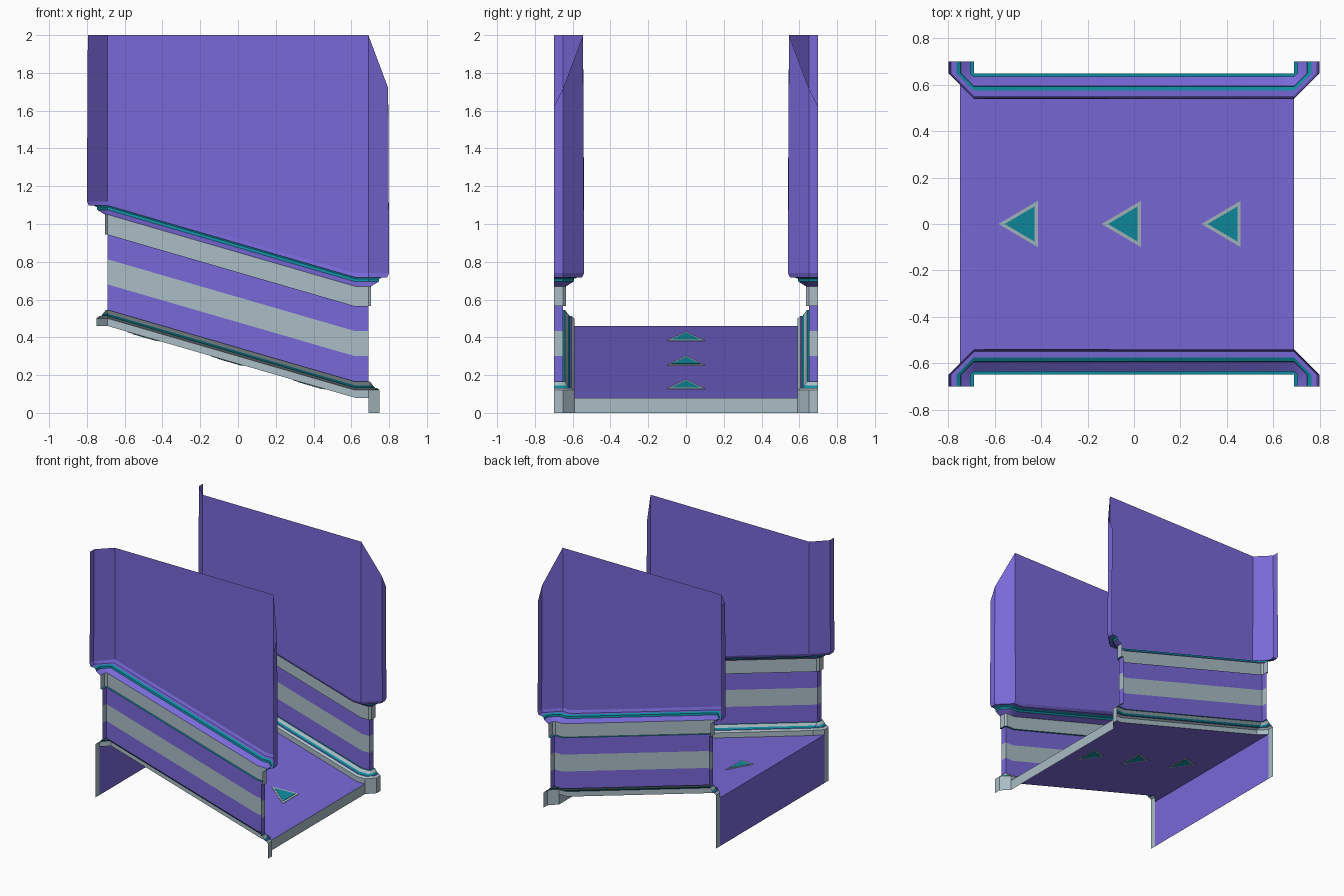
import bpy, math

if "Cube" in bpy.data.objects:
    bpy.data.objects.remove(bpy.data.objects["Cube"])

def mat(name, rgb):
    m = bpy.data.materials.new(name)
    m.diffuse_color = (*rgb, 1)
    m.use_nodes = True
    m.node_tree.nodes["Principled BSDF"].inputs["Base Color"].default_value = m.diffuse_color
    return m

PURPLE = mat("purple", (0.19, 0.14, 0.69))
GREY = mat("grey", (0.40, 0.51, 0.56))
TEAL = mat("teal", (0.005, 0.27, 0.36))

RISE = 0.38            # height gained along the ramp
XB, XA = -0.69, 0.62   # ramp starts at XA, ends at XB


def lift(x):
    return RISE * min(1, max(0, (XA - x) / (XA - XB)))


def make(name, verts, faces, material, mirror=False, angle=40):
    me = bpy.data.meshes.new(name)
    me.from_pydata(verts, [], faces)
    me.materials.append(material)
    ob = bpy.data.objects.new(name, me)
    bpy.context.collection.objects.link(ob)
    if mirror:
        ob.modifiers.new("mirror", "MIRROR").use_axis = (False, True, False)
        ob.modifiers["mirror"].use_axis[0] = False
    bpy.ops.object.select_all(action="DESELECT")
    bpy.context.view_layer.objects.active = ob
    ob.select_set(True)
    bpy.ops.object.shade_smooth_by_angle(angle=math.radians(angle))
    return ob


def plan(y):
    """Plan path of a wall layer: straight run with flared, squared ends."""
    e = 0.69 + 0.65 - y
    return [(-e, 0.70), (-e, 0.65), (-0.69, y), (XA, y), (0.69, y), (e, 0.65), (e, 0.70)]


def grid_faces(rows, n):
    return [(r * n + c, r * n + c + 1, (r + 1) * n + c + 1, (r + 1) * n + c)
            for r in range(rows - 1) for c in range(n - 1)]


def sweep(name, profile, material):
    verts = [(x, y, z + lift(x)) for py, z in profile for x, y in plan(py)]
    make(name, verts, grid_faces(len(profile), 7), material, True)


# Wall layers, bottom to top: (y, z) cross-sections at the low end
sweep("base_kerb", [(0.59, 0.08), (0.59, 0.12), (0.605, 0.132)], GREY)
sweep("base_groove", [(0.605, 0.132), (0.615, 0.132)], PURPLE)
sweep("base_stripe", [(0.615, 0.132), (0.625, 0.145)], TEAL)
sweep("base_ledge", [(0.625, 0.145), (0.64, 0.165)], GREY)
sweep("base_back_stripe", [(0.64, 0.165), (0.65, 0.165)], TEAL)
sweep("lower_wall", [(0.65, 0.165), (0.65, 0.30)], PURPLE)
sweep("wall_band", [(0.65, 0.30), (0.65, 0.433)], GREY)
sweep("middle_wall", [(0.65, 0.433), (0.65, 0.565)], PURPLE)
sweep("rail_under_stripe", [(0.65, 0.565), (0.635, 0.565)], TEAL)
sweep("rail", [(0.635, 0.565), (0.635, 0.67)], GREY)
sweep("cove", [(0.635, 0.67), (0.595, 0.695)], PURPLE)
sweep("cove_stripe", [(0.595, 0.695), (0.592, 0.71), (0.575, 0.718)], TEAL)
sweep("panel_foot", [(0.575, 0.718), (0.55, 0.718), (0.54, 0.74)], PURPLE)

# Tall upper panel, level top with the low end clipped
tops = [2, 2, 2, 2, 2, 1.72, 1.62]
verts = [(x, y, 0.74 + lift(x)) for x, y in plan(0.54)]
verts += [(x, y, z) for (x, y), z in zip(plan(0.545), tops)]
make("upper_panel", verts, grid_faces(2, 7), PURPLE, True)

# Sloped floor
cols = [(-0.75, 0.65), (-0.69, 0.59), (XA, 0.59), (0.69, 0.59)]
verts = [(x, s * y, 0.08 + lift(x)) for s in (-1, 1) for x, y in cols]
make("floor", verts, grid_faces(2, 4), PURPLE)

# Riser under the high end with grey end flaps
make("riser", [(-0.75, -0.65, 0.08), (-0.75, 0.65, 0.08),
               (-0.75, 0.65, 0.46), (-0.75, -0.65, 0.46)], [(0, 1, 2, 3)], PURPLE)
make("riser_flap", [(-0.75, 0.65, 0.08), (-0.75, 0.70, 0.08),
                    (-0.75, 0.70, 0.46), (-0.75, 0.65, 0.46)], [(0, 1, 2, 3)], GREY, True)

# Lip hanging from the low end
path = [(0.75, -0.70), (0.75, -0.65), (0.69, -0.59), (0.69, 0.59), (0.75, 0.65), (0.75, 0.70)]
make("front_lip", [(x, y, z) for z in (0, 0.08) for x, y in path], grid_faces(2, 6), GREY)


# Floor arrows: grey border and teal centre, showing through both sides
def arrow(name, x0, inset, h, material):
    b, t, w = x0 + 0.17 - inset, x0 + 2 * inset, 0.10 - 1.73 * inset
    pts = [(t, 0), (b, -w), (b, w)]
    verts = [(x, y, 0.08 + lift(x) + s * h) for s in (-1, 1) for x, y in pts]
    make(name, verts, [(2, 1, 0), (3, 4, 5), (0, 1, 4, 3), (1, 2, 5, 4), (2, 0, 3, 5)],
         material, angle=20)


for i, x0 in enumerate((-0.585, -0.14, 0.29)):
    arrow(f"arrow_border_{i + 1}", x0, 0, 0.003, GREY)
    arrow(f"arrow_centre_{i + 1}", x0, 0.014, 0.005, TEAL)
